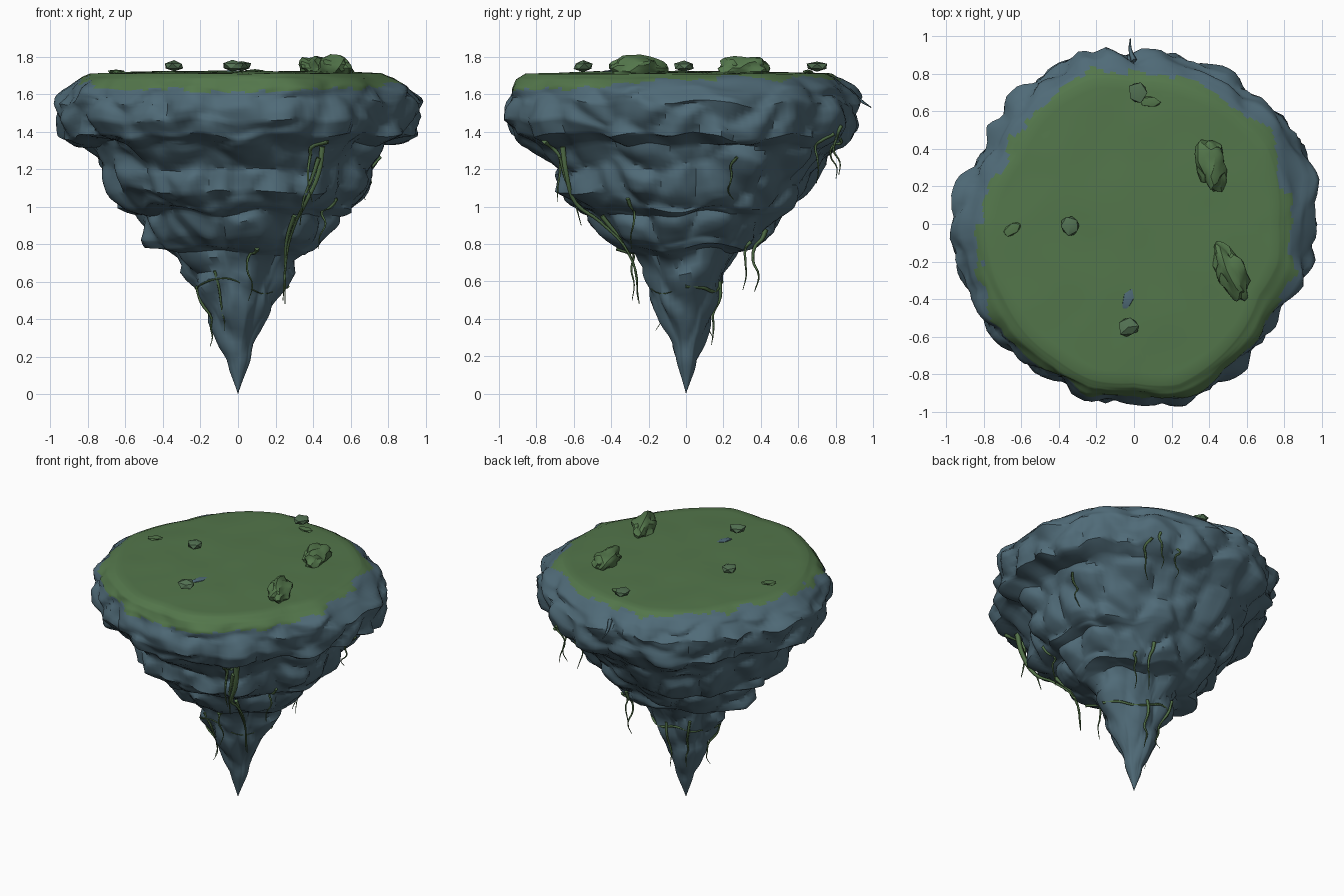
import bpy, bmesh, math, random
from mathutils import Vector, noise

random.seed(4)
cube = bpy.data.objects.get("Cube")
if cube:
    bpy.data.objects.remove(cube)


def material(name, colour):
    mat = bpy.data.materials.new(name)
    mat.use_nodes = True
    mat.diffuse_color = (*colour, 1)
    mat.node_tree.nodes["Principled BSDF"].inputs["Base Color"].default_value = (*colour, 1)
    return mat


ROCK = material("slate_rock", (0.08, 0.147, 0.188))
GRASS = material("moss_grass", (0.087, 0.182, 0.07))
VINE = material("vine_green", (0.085, 0.165, 0.065))
STONE = material("mossy_stone", (0.085, 0.165, 0.085))

# Rim radius every 15 degrees, counter-clockwise from +x
RIM = [.97, .99, 1.01, .97, .95, .93, .91, .97, .96, .94, .9, .95,
       1.0, .98, .96, .96, .95, .97, .95, 1.0, .97, .95, .92, .98]

# Height, then radius as a share of the rim at the sides, front and back
PROFILE = [
    (1.725, 0, 0, 0), (1.72, .5, .5, .5), (1.71, .79, .89, .83), (1.68, .86, .94, .89),
    (1.63, .94, .97, .95), (1.56, 1, .98, 1), (1.46, .97, 1, .99), (1.38, .95, .95, .95),
    (1.33, .79, .86, .9), (1.2, .75, .74, .77), (1.08, .7, .73, .68), (.99, .64, .6, .61),
    (.96, .54, .54, .58), (.83, .5, .44, .45), (.78, .46, .37, .4), (.76, .35, .28, .3),
    (.53, .225, .2, .2), (.3, .11, .1, .11), (.12, .045, .04, .05), (0, 0, 0, 0),
]
SEGMENTS, STEPS = 160, 6


def rim_radius(angle):
    t = angle / math.tau * len(RIM) % len(RIM)
    i = int(t)
    return RIM[i] + (RIM[(i + 1) % len(RIM)] - RIM[i]) * (t - i)


def share(row, angle):
    """Blend the side, front and back radii by direction."""
    s = math.sin(angle)
    return row[1] + ((row[3] if s > 0 else row[2]) - row[1]) * abs(s) ** 1.4


def surface(angle, t):
    """Point on the island; t runs along the profile rows."""
    i = min(int(t), len(PROFILE) - 2)
    f = t - i
    a, b = PROFILE[i], PROFILE[i + 1]
    r = rim_radius(angle) * (share(a, angle) * (1 - f) + share(b, angle) * f)
    z = a[0] * (1 - f) + b[0] * f
    p = Vector((r * math.cos(angle), r * math.sin(angle), z))
    # Boulder bulges on the cliff, fading at the grass and the tip
    fade = max(0, min(1, (t - 2.5) / 2)) * max(0, min(1, z / .65))
    cell = noise.voronoi(p * 4)[0]
    bulge = min(cell[1] - cell[0], .5) - .28
    wobble = noise.noise(p * 3) * .03 + noise.noise(p * 9) * .012
    p += Vector((math.cos(angle), math.sin(angle), 0)) * fade * (bulge * .11 + wobble)
    p.z += noise.noise(Vector((p.x * 4, p.y * 4, 2))) * .045 * fade
    if t < 2.5:
        p.z += noise.noise(p * 4) * .006
    return p


def finish(name, mesh, materials, angle=35):
    obj = bpy.data.objects.new(name, mesh)
    bpy.context.collection.objects.link(obj)
    for mat in materials:
        mesh.materials.append(mat)
    bpy.ops.object.select_all(action="DESELECT")
    obj.select_set(True)
    bpy.context.view_layer.objects.active = obj
    bpy.ops.object.shade_smooth_by_angle(angle=math.radians(angle))
    return obj


# Island: one lathed body with grass on the upper faces
def make_island():
    bm = bmesh.new()
    rows = (len(PROFILE) - 1) * STEPS
    rings = []
    for k in range(1, rows):
        rings.append([bm.verts.new(surface(j * math.tau / SEGMENTS, k / STEPS))
                      for j in range(SEGMENTS)])
    top = bm.verts.new((0, 0, PROFILE[0][0]))
    tip = bm.verts.new((0, 0, 0))
    for j in range(SEGMENTS):
        n = (j + 1) % SEGMENTS
        bm.faces.new((top, rings[0][j], rings[0][n]))
        bm.faces.new((tip, rings[-1][n], rings[-1][j]))
        for upper, lower in zip(rings, rings[1:]):
            bm.faces.new((upper[j], lower[j], lower[n], upper[n]))
    bm.normal_update()
    for face in bm.faces:
        c = face.calc_center_median()
        # The turf hangs lowest at the front and thins out at the back right
        edge = 1.68 - .07 * max(0, -c.y) + .015 * max(0, c.y - c.x)
        edge += noise.noise(c * 7) * .03 + noise.noise(c * 16) * .02
        face.material_index = int(c.z > min(edge, 1.706) and face.normal.z > -.1)
    mesh = bpy.data.meshes.new("floating_island")
    bm.to_mesh(mesh)
    bm.free()
    finish("floating_island", mesh, [ROCK, GRASS], 40)


# Lumps: shrubs and stones resting on the grass
def make_lump(name, place, size, turn, detail, rough, mat):
    bm = bmesh.new()
    bmesh.ops.create_icosphere(bm, subdivisions=detail, radius=1)
    for v in bm.verts:
        v.co *= 1 + noise.noise(v.co * 1.8 + Vector(place) * 9) * rough
        v.co = Vector((v.co.x * size[0], v.co.y * size[1], v.co.z * size[2]))
    mesh = bpy.data.meshes.new(name)
    bm.to_mesh(mesh)
    bm.free()
    obj = finish(name, mesh, [mat], 30)
    obj.location = place
    obj.rotation_euler.z = math.radians(turn)


# Vines: tapered hanging strands
def make_vine(name, points, width, mat=VINE):
    curve = bpy.data.curves.new(name, "CURVE")
    curve.dimensions = "3D"
    curve.bevel_depth = width
    curve.bevel_resolution = 0
    curve.resolution_u = 4
    curve.use_fill_caps = True
    spline = curve.splines.new("BEZIER")
    spline.bezier_points.add(len(points) - 1)
    for i, (bp, p) in enumerate(zip(spline.bezier_points, points)):
        bp.co = p
        bp.handle_left_type = bp.handle_right_type = "AUTO"
        bp.radius = 1 - .85 * i / (len(points) - 1)
    curve.materials.append(mat)
    bpy.context.collection.objects.link(bpy.data.objects.new(name, curve))


def hanging_vine(name, degrees, t, length, width):
    """Creep down the cliff for a little, then hang free."""
    a = math.radians(degrees)
    out = Vector((math.cos(a), math.sin(a), 0)) * .006
    points = [surface(a + random.uniform(-.04, .04), t + k * .4) + out for k in range(3)]
    for k in range(1, 4):
        drift = Vector((random.uniform(-.02, .02), random.uniform(-.02, .02), 0))
        points.append(points[2] + drift - Vector((0, 0, length * k / 3)))
    make_vine(name, points, width)


make_island()

make_lump("shrub_back", (.41, .32, 1.74), (.08, .14, .065), 10, 3, .4, GRASS)
make_lump("shrub_front", (.52, -.26, 1.74), (.075, .16, .065), 25, 3, .4, GRASS)
for i, (x, y) in enumerate([(.02, .7), (-.34, -.01), (-.03, -.55)]):
    make_lump(f"stone_{i + 1}", (x, y, 1.75), (.055, .06, .03), 40 * i, 1, .3, STONE)
for i, (x, y, mat) in enumerate([(.09, .65, GRASS), (-.65, -.03, GRASS), (-.03, -.4, ROCK)]):
    make_lump(f"shard_{i + 1}", (x, y, 1.72), (.06, .03, .012), 35 * i, 1, .4, mat)

# Creepers down the front left cliff
make_vine("long_creeper", [(.45, -.66, 1.32), (.43, -.64, 1.18), (.36, -.59, 1.02),
                           (.31, -.46, .92), (.26, -.3, .74), (.25, -.25, .48)], .02)
make_vine("creeper_branch", [(.43, -.67, 1.26), (.39, -.64, 1.14), (.35, -.6, 1.04),
                             (.33, -.56, .9)], .016)
make_vine("creeper_tail", [(.3, -.45, .95), (.26, -.35, .82), (.25, -.27, .66),
                           (.24, -.26, .5)], .014)

# Dead twig sticking out at the back
make_vine("back_twig", [(.0, .87, 1.62), (-.02, .93, 1.57), (-.02, .99, 1.53)], .016, ROCK)

# Root wrapped round the lower spike
wrap = [surface(k * math.tau / 16, 15.8 + .12 * math.sin(k)) for k in range(17)]
make_vine("wrapped_root", wrap, .01)

# Strands: angle, start row, length, width
STRANDS = [(62, 6.5, .2, .012), (70, 7, .18, .01), (56, 7, .2, .012), (66, 12.5, .25, .015),
           (50, 13, .22, .012), (80, 15.6, .16, .012), (300, 7.5, .25, .016),
           (285, 14, .25, .012), (240, 15.5, .14, .01), (200, 15.8, .15, .01),
           (20, 8.5, .14, .01), (330, 10.5, .2, .012), (130, 15.4, .18, .012)]
for i, strand in enumerate(STRANDS):
    hanging_vine(f"hanging_vine_{i + 1}", *strand)
